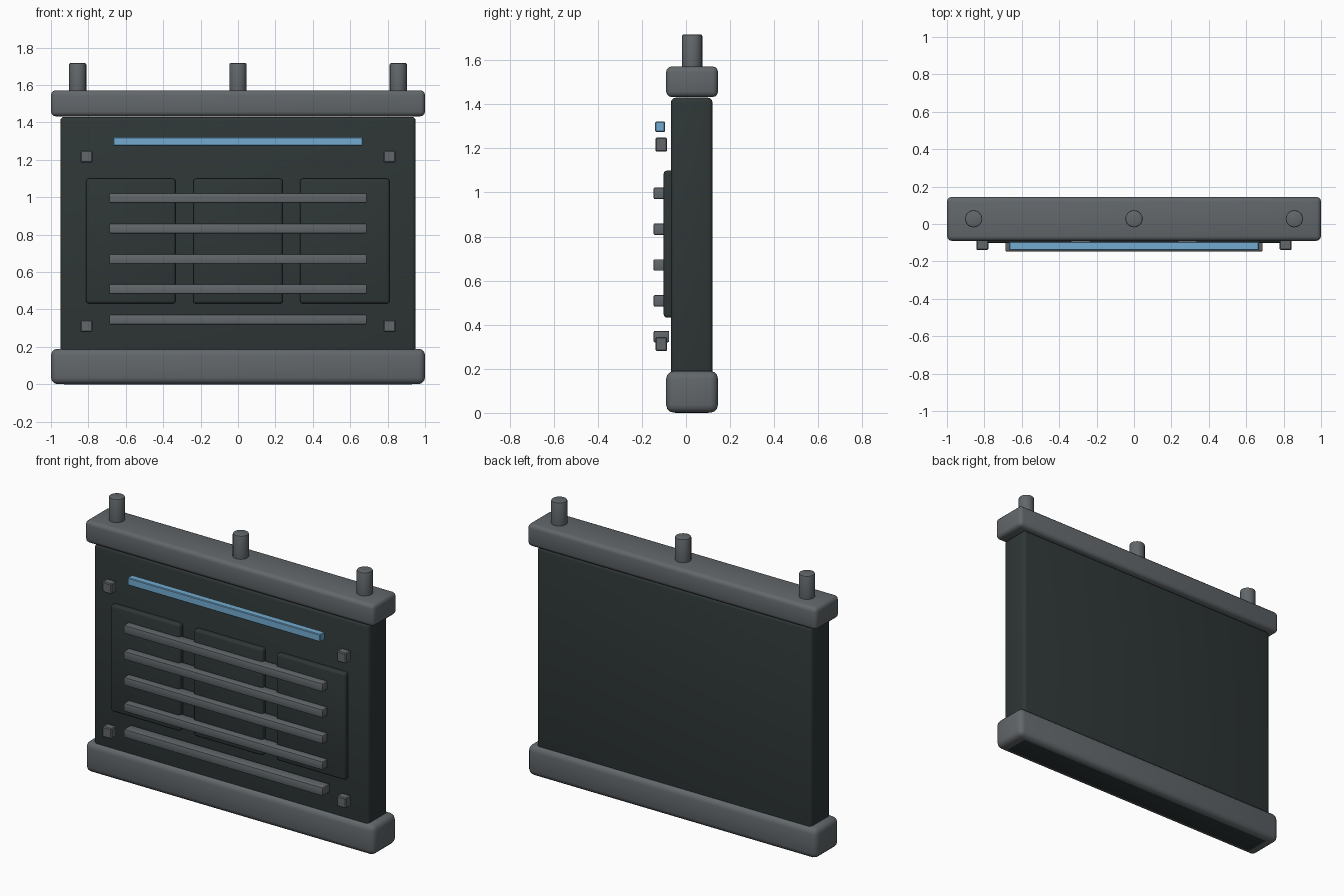
import bpy

if "Cube" in bpy.data.objects:
    bpy.data.objects.remove(bpy.data.objects["Cube"])

def material(name, rgb):
    m = bpy.data.materials.new(name)
    m.diffuse_color = (*rgb, 1)
    m.use_nodes = True
    m.node_tree.nodes["Principled BSDF"].inputs["Base Color"].default_value = m.diffuse_color
    return m

GRAY = material("steel gray", (0.122, 0.136, 0.147))
DARK = material("dark green gray", (0.028, 0.037, 0.037))
BLUE = material("light blue", (0.17, 0.41, 0.63))

def finish(ob, name, mat, bevel, segments):
    ob.name = name
    ob.data.materials.append(mat)
    mod = ob.modifiers.new("bevel", 'BEVEL')
    mod.width = bevel
    mod.segments = segments
    mod.limit_method = 'ANGLE'
    mod.angle_limit = 0.8
    bpy.ops.object.modifier_apply(modifier=mod.name)
    bpy.ops.object.shade_smooth_by_angle(angle=0.6)
    return ob

def box(name, x, y, z, mat, bevel, segments=3):
    """Bevelled box from (min, max) ranges on each axis."""
    bpy.ops.mesh.primitive_cube_add(size=1, location=[(a + b) / 2 for a, b in (x, y, z)])
    ob = bpy.context.object
    ob.scale = [b - a for a, b in (x, y, z)]
    bpy.ops.object.transform_apply(location=False, rotation=False, scale=True)
    return finish(ob, name, mat, bevel, segments)

# Main slab, running down to the ground through the base rail
box("body", (-0.95, 0.95), (-0.068, 0.12), (0, 1.43), DARK, 0.02)

# Base and top rails
box("base_rail", (-1, 1), (-0.09, 0.145), (0.001, 0.19), GRAY, 0.035)
box("top_rail", (-1, 1), (-0.09, 0.145), (1.433, 1.572), GRAY, 0.025)

# Raised front panels
for i, x in enumerate((-0.573, 0, 0.571)):
    box(f"front_panel_{i + 1}", (x - 0.239, x + 0.239), (-0.101, -0.05),
        (0.432, 1.099), DARK, 0.014)

# Horizontal slats
for i in range(5):
    z = 0.346 + i * 0.1625
    box(f"slat_{i + 1}", (-0.688, 0.688), (-0.147, -0.076), (z - 0.026, z + 0.026), GRAY, 0.006, 2)

# Light strip
box("light_strip", (-0.667, 0.667), (-0.14, -0.095), (1.275, 1.322), BLUE, 0.004, 1)

# Corner studs
for x in (-0.811, 0.811):
    for z in (0.312, 1.217):
        box("corner_stud", (x - 0.032, x + 0.032), (-0.138, -0.086), (z - 0.032, z + 0.032), GRAY, 0.005, 1)

# Top pins
for x in (-0.857, 0, 0.857):
    bpy.ops.mesh.primitive_cylinder_add(vertices=20, radius=0.046, depth=0.215,
                                        location=(x, 0.028, 1.6095))
    finish(bpy.context.object, "top_pin", GRAY, 0.007, 2)
